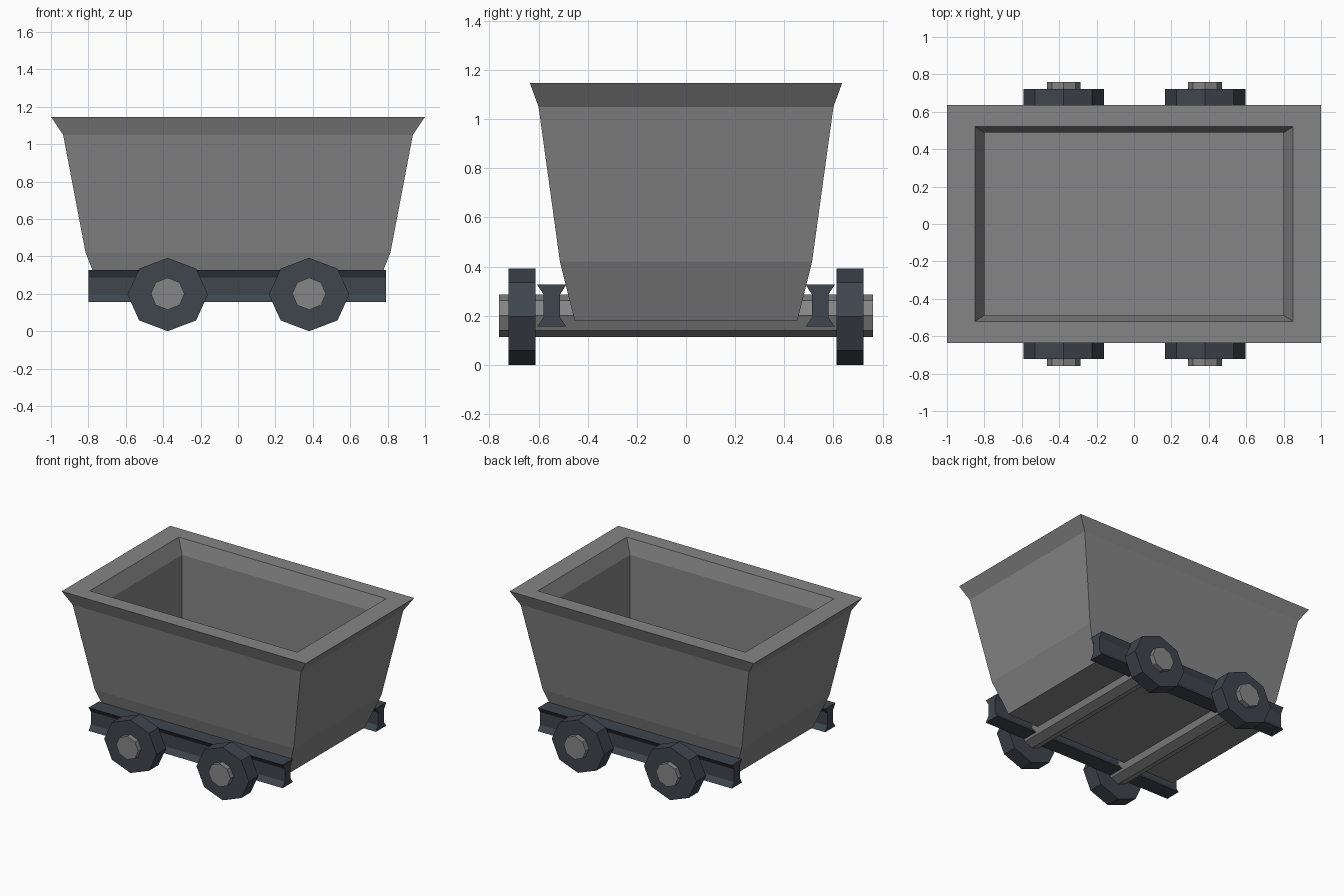
import bpy, bmesh, math

if "Cube" in bpy.data.objects:
    bpy.data.objects.remove(bpy.data.objects["Cube"])


def material(name, rgb):
    m = bpy.data.materials.new(name)
    m.diffuse_color = (*rgb, 1)
    m.use_nodes = True
    m.node_tree.nodes["Principled BSDF"].inputs["Base Color"].default_value = m.diffuse_color
    return m


STEEL = material("grey steel", (0.235, 0.235, 0.235))
IRON = material("dark blue iron", (0.05, 0.06, 0.075))


def loft(name, rings, mat):
    """Skin a list of equal-length point rings and cap both ends."""
    bm = bmesh.new()
    loops = [[bm.verts.new(p) for p in ring] for ring in rings]
    n = len(loops[0])
    for a, b in zip(loops, loops[1:]):
        for i in range(n):
            j = (i + 1) % n
            bm.faces.new((a[i], a[j], b[j], b[i]))
    bm.faces.new(loops[0])
    bm.faces.new(loops[-1])
    bmesh.ops.recalc_face_normals(bm, faces=bm.faces)
    mesh = bpy.data.meshes.new(name)
    bm.to_mesh(mesh)
    bm.free()
    mesh.materials.append(mat)
    ob = bpy.data.objects.new(name, mesh)
    bpy.context.collection.objects.link(ob)
    return ob


def rect(hx, hy, z):
    return [(-hx, -hy, z), (hx, -hy, z), (hx, hy, z), (-hx, hy, z)]


def octagon(x, y, z, rx, rz):
    angles = [math.tau * i / 8 for i in range(8)]
    return [(x + rx * math.cos(a), y, z + rz * math.sin(a)) for a in angles]


# Tub: outside from the base up to the rim, then down the inside to the floor
tub = [(0.72, 0.453, 0.18), (0.815, 0.513, 0.42), (0.935, 0.6, 1.05),
       (1.0, 0.635, 1.146), (0.85, 0.52, 1.146), (0.80, 0.488, 1.04),
       (0.80, 0.488, 0.43)]
loft("tub", [rect(*r) for r in tub], STEEL)

# Side rails with a pinched profile
half = [(0.06, 0.155), (0.034, 0.193), (0.034, 0.287), (0.06, 0.327)]
profile = half + [(-y, z) for y, z in reversed(half)]
for side, s in (("front", -1), ("back", 1)):
    loft(side + "_rail",
         [[(x, s * 0.546 + y, z) for y, z in profile] for x in (-0.80, 0.79)],
         IRON)

# Axles and wheels
for end, x in (("left", -0.376), ("right", 0.38)):
    loft(end + "_axle",
         [octagon(x, y, 0.2, 0.09, 0.086) for y in (-0.76, 0.76)], STEEL)
    for side, s in (("front", -1), ("back", 1)):
        loft(f"{side}_{end}_wheel",
             [octagon(x, s * y, 0.196, 0.215, 0.196) for y in (0.612, 0.722)],
             IRON)
